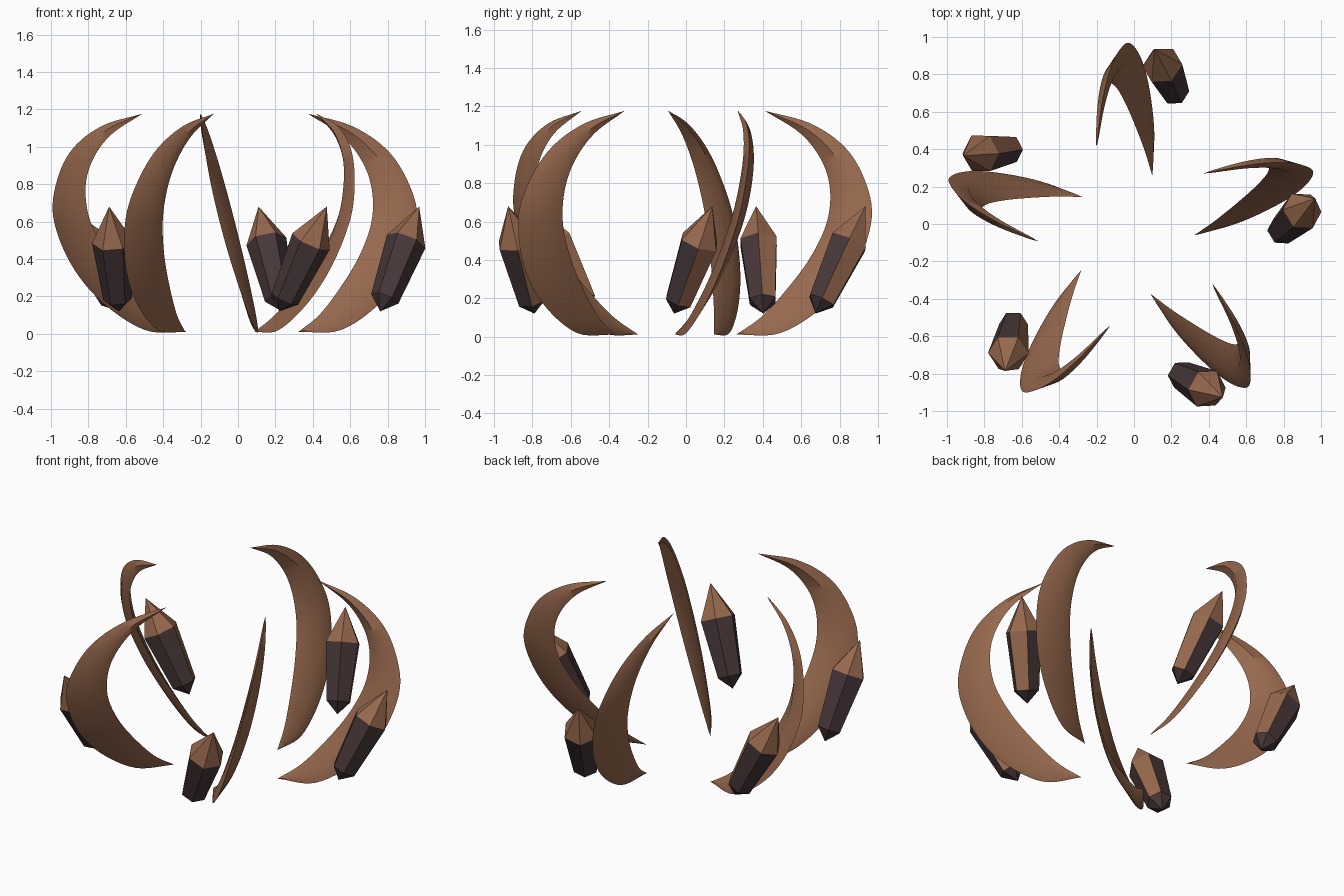
import bpy, math
from mathutils import Vector, Matrix

if "Cube" in bpy.data.objects:
    bpy.data.objects.remove(bpy.data.objects["Cube"])

CENTRE = Vector((-0.01, -0.055, 0))


def material(name, rgb):
    m = bpy.data.materials.new(name)
    m.diffuse_color = (*rgb, 1)
    m.use_nodes = True
    m.node_tree.nodes["Principled BSDF"].inputs["Base Color"].default_value = m.diffuse_color
    return m


brown = material("brown", (0.31, 0.14, 0.075))
dark = material("dark_plum", (0.064, 0.038, 0.040))


def make_object(name, verts, faces, mats):
    me = bpy.data.meshes.new(name)
    me.from_pydata(verts, [], faces)
    for m in mats:
        me.materials.append(m)
    ob = bpy.data.objects.new(name, me)
    bpy.context.collection.objects.link(ob)
    return ob


def smooth_path(pts, steps):
    """Catmull-Rom curve through the points."""
    p = [Vector(q) for q in pts]
    p = [2 * p[0] - p[1]] + p + [2 * p[-1] - p[-2]]
    out = []
    for i in range(1, len(p) - 2):
        a, b, c, d = p[i - 1:i + 3]
        for k in range(steps):
            t = k / steps
            out.append(0.5 * (2 * b + (c - a) * t + (2 * a - 5 * b + 4 * c - d) * t * t
                              + (3 * b - a - 3 * c + d) * t ** 3))
    return out + [p[-2]]


# Crescent profile as (radius, height)
OUTER = [(.315, .01), (.55, .02), (.785, .17), (.945, .375), (1.023, .62),
         (.985, .82), (.88, .99), (.70, 1.112), (.465, 1.177)]
INNER = [(.315, .01), (.45, .105), (.595, .265), (.71, .425), (.79, .60),
         (.805, .77), (.76, .92), (.65, 1.06), (.465, 1.177)]


def claw(name, angle):
    outer, inner = smooth_path(OUTER, 6), smooth_path(INNER, 6)
    n = len(outer) - 1

    def lean(q, side=0.0):
        return Vector((0.11 - 0.256 * q[1] + side, q[0], q[1]))

    verts = [lean(outer[0])]
    for i in range(1, n):
        w = math.sin(math.pi * i / n)
        h = 0.036 * w ** 0.7
        mid = (outer[i] + inner[i]) / 2
        # the blade is twisted: outer edge to one side, inner edge to the other
        verts += [lean(outer[i], .035 * w), lean(mid, h),
                  lean(inner[i], -.045 * w), lean(mid, -h)]
    verts.append(lean(outer[n]))
    last = len(verts) - 1
    faces = []
    for k in range(4):
        j = (k + 1) % 4
        faces.append((0, 1 + j, 1 + k))
        for i in range(n - 2):
            a = 1 + 4 * i
            faces.append((a + k, a + j, a + 4 + j, a + 4 + k))
        faces.append((last - 4 + k, last - 4 + j, last))
    rot = Matrix.Rotation(angle, 3, 'Z')
    ob = make_object(name, [rot @ v + CENTRE for v in verts], faces, [brown])
    bpy.context.view_layer.objects.active = ob
    ob.select_set(True)
    bpy.ops.object.mode_set(mode='EDIT')
    bpy.ops.mesh.select_all(action='SELECT')
    bpy.ops.mesh.normals_make_consistent(inside=False)
    bpy.ops.object.mode_set(mode='OBJECT')
    bpy.ops.object.shade_smooth_by_angle(angle=math.radians(45))
    ob.select_set(False)


def crystal(name, angle):
    # Axis swings round with the claw; the six sides keep their world facing
    rot = Matrix.Rotation(angle, 3, 'Z')
    base = rot @ Vector((.245, .73, .12)) + CENTRE
    tip = rot @ Vector((.12, .99, .68)) + CENTRE
    axis = tip - base
    length = axis.length
    tilt = Vector((0, 0, 1)).rotation_difference(axis)
    verts = [base, tip]
    for r, h in ((.077, .075), (.109, length - .21)):
        for i in range(6):
            a = math.radians(60 * i)
            verts.append(base + tilt @ Vector((r * math.cos(a), r * math.sin(a), h)))
    faces, mats = [], []
    for i in range(6):
        j = (i + 1) % 6
        faces += [(0, 2 + j, 2 + i), (2 + i, 2 + j, 8 + j, 8 + i), (8 + i, 8 + j, 1)]
        # brown cap, dark body with one brown side
        mats += [1, 0 if i == 0 else 1, 0]
    ob = make_object(name, verts, faces, [brown, dark])
    for f, m in zip(ob.data.polygons, mats):
        f.material_index = m


# Ring of five claws, each with a crystal beside it
for k in range(5):
    claw(f"claw_{k + 1}", math.radians(72 * k))
    crystal(f"crystal_{k + 1}", math.radians(72 * k))
